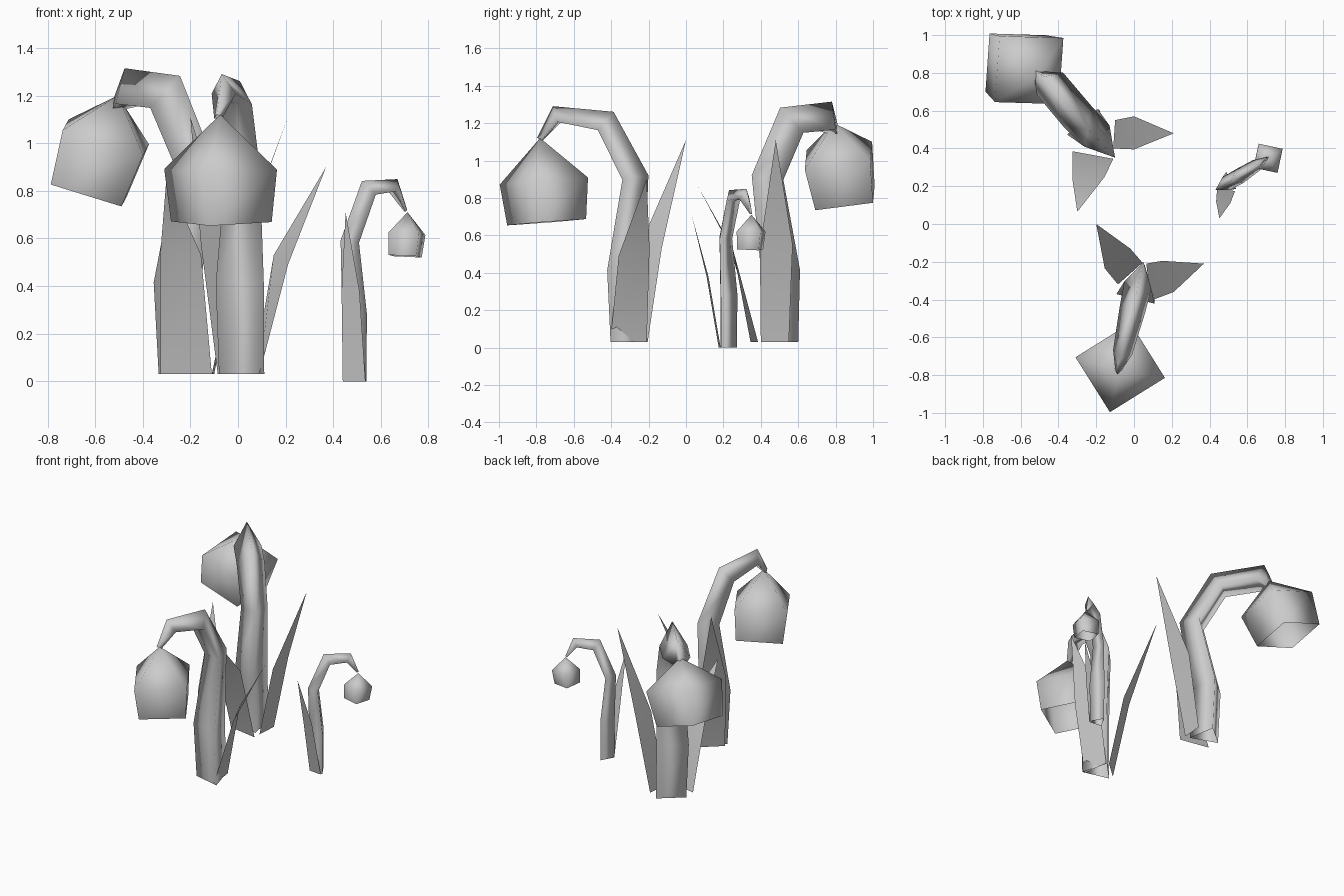
import bpy
from math import cos, sin, radians, sqrt
from mathutils import Vector

if "Cube" in bpy.data.objects:
    bpy.data.objects.remove(bpy.data.objects["Cube"])


def make_object(name, verts, faces):
    mesh = bpy.data.meshes.new(name)
    mesh.from_pydata([tuple(v) for v in verts], [], faces)
    for p in mesh.polygons:
        p.use_smooth = True
    obj = bpy.data.objects.new(name, mesh)
    bpy.context.collection.objects.link(obj)
    return obj


def bridge(n, rings):
    return [(r * n + i, r * n + (i + 1) % n, (r + 1) * n + (i + 1) % n, (r + 1) * n + i)
            for r in range(rings - 1) for i in range(n)]


# Stem: open three-sided tube, its ridge on the outside of the bend
def stem(name, heading, path, radii):
    pts = [Vector(p) for p in path]
    side = Vector((-sin(radians(heading)), cos(radians(heading)), 0))
    verts, last = [], len(pts) - 1
    for i, (p, r) in enumerate(zip(pts, radii)):
        t = Vector((0, 0, 1))
        if i == last:
            t = (pts[i] - pts[i - 1]).normalized()
        elif i:
            t = ((pts[i + 1] - p).normalized() + (p - pts[i - 1]).normalized()).normalized()
        inner = side.cross(t).normalized()
        h = sqrt(3) / 2
        verts += [p - inner * r, p + (inner * .5 - side * h) * r, p + (inner * .5 + side * h) * r]
    make_object(name, verts, bridge(3, len(pts)))


# Blossom: four-sided bell hanging from a point, open at the mouth
def blossom(name, apex, wide, mouth, r_wide, r_mouth, angle):
    apex, wide, mouth = Vector(apex), Vector(wide), Vector(mouth)
    axis = (apex - mouth).normalized()
    u = Vector((cos(radians(angle)), sin(radians(angle)), 0))
    u = (u - axis * u.dot(axis)).normalized()
    v = axis.cross(u)
    verts = []
    for c, r in ((mouth, r_mouth), (wide, r_wide)):
        verts += [c + u * r, c + v * r, c - u * r, c - v * r]
    verts.append(apex)
    make_object(name, verts, bridge(4, 2) + [(4 + i, 4 + (i + 1) % 4, 8) for i in range(4)])


# Leaf: thin blade with base edge, middle edge and tip
def leaf(name, base_a, base_b, mid_a, mid_b, tip):
    make_object(name, [base_a, base_b, mid_b, mid_a, tip], [(0, 1, 2, 3), (3, 2, 4)])


# Front flower
stem("front_stem", -104,
     [(.029, -.325, .03), (.022, -.338, .41), (.03, -.282, .905),
      (-.003, -.432, 1.195), (-.063, -.69, 1.235), (-.085, -.78, 1.11)],
     [.113, .12, .085, .08, .06, .02])
blossom("front_blossom", (-.075, -.78, 1.12), (-.073, -.76, .89), (-.07, -.745, .67),
        .243, .217, -13)
leaf("front_short_leaf", (.09, -.405, .03), (.065, -.21, .03),
     (.21, -.36, .49), (.15, -.195, .53), (.37, -.21, .90))
leaf("front_tall_leaf", (-.085, -.32, .03), (.045, -.205, .03),
     (-.155, -.235, .57), (-.02, -.13, .53), (-.2, 0, 1.11))

# Back flower
stem("back_stem", 130,
     [(-.22, .492, .03), (-.234, .495, .41), (-.164, .427, .905),
      (-.28, .547, 1.193), (-.455, .755, 1.215), (-.515, .80, 1.15)],
     [.115, .122, .10, .106, .105, .03])
blossom("back_blossom", (-.505, .79, 1.20), (-.555, .815, 1.025), (-.627, .85, .80),
        .25, .22, 41)
leaf("back_tall_leaf", (-.11, .40, .03), (-.10, .55, .03),
     (0, .395, .53), (0, .57, .55), (.21, .48, 1.11))
leaf("back_short_leaf", (-.325, .385, .03), (-.11, .345, .03),
     (-.325, .23, .55), (-.155, .25, .53), (-.30, .065, .86))

# Small flower
stem("small_stem", 31,
     [(.489, .215, 0), (.489, .215, .28), (.469, .202, .585),
      (.545, .245, .803), (.655, .315, .815), (.705, .35, .715)],
     [.057, .06, .045, .048, .038, .008])
blossom("small_blossom", (.712, .35, .71), (.71, .348, .62), (.702, .343, .525),
        .092, .083, 33)
leaf("small_leaf", (.44, .185, 0), (.535, .175, 0),
     (.435, .12, .38), (.51, .11, .38), (.452, .03, .71))
